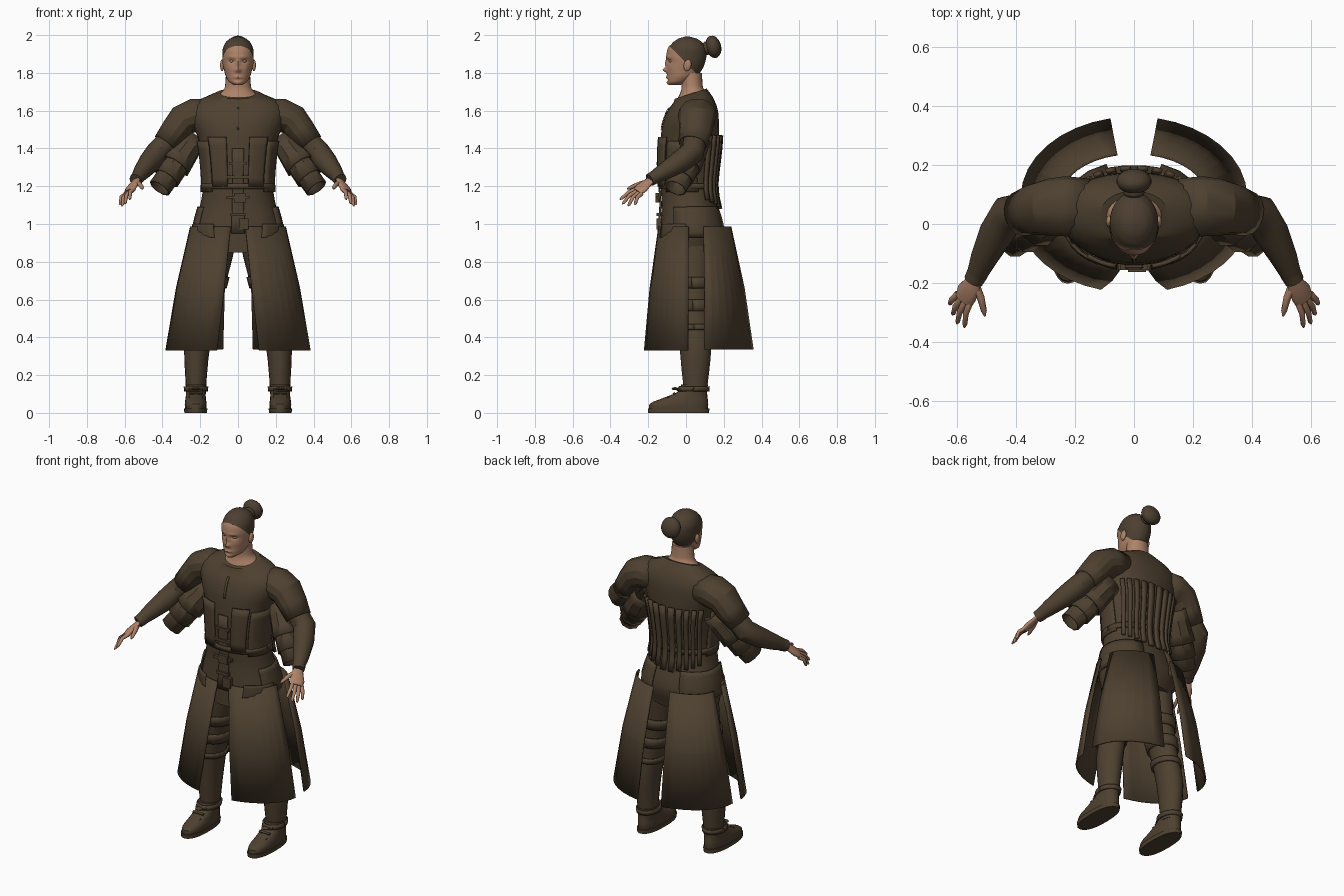
import bpy, bmesh
from math import sin, cos, radians, exp, copysign, pi
from mathutils import Vector, Matrix

if "Cube" in bpy.data.objects:
    bpy.data.objects.remove(bpy.data.objects["Cube"])


def material(name, rgb):
    m = bpy.data.materials.new(name)
    m.use_nodes = True
    m.diffuse_color = (*rgb, 1)
    node = m.node_tree.nodes["Principled BSDF"]
    node.inputs["Base Color"].default_value = (*rgb, 1)
    node.inputs["Roughness"].default_value = 0.8
    return m


CLOTH = material("brown cloth", (0.075, 0.052, 0.029))
SKIN = material("warm skin", (0.42, 0.225, 0.14))
HAIR = material("brown hair", (0.072, 0.05, 0.03))


def finish(name, bm, mat, mirror=False, thick=0, angle=35):
    """Turn a bmesh into a shaded object, optionally thickened and mirrored."""
    bmesh.ops.recalc_face_normals(bm, faces=bm.faces)
    me = bpy.data.meshes.new(name)
    bm.to_mesh(me)
    bm.free()
    ob = bpy.data.objects.new(name, me)
    bpy.context.collection.objects.link(ob)
    me.materials.append(mat)
    bpy.ops.object.select_all(action="DESELECT")
    ob.select_set(True)
    bpy.context.view_layer.objects.active = ob
    bpy.ops.object.shade_smooth_by_angle(angle=radians(angle))
    if thick:
        s = ob.modifiers.new("thickness", "SOLIDIFY")
        s.thickness, s.offset = thick, 0
    if mirror:
        ob.modifiers.new("mirror", "MIRROR").use_axis[0] = True
    return ob


def skin_rows(rows, closed=True, cap=True):
    """Join rows of points into a bmesh surface."""
    bm = bmesh.new()
    vs = [[bm.verts.new(p) for p in r] for r in rows]
    n = len(rows[0])
    for a, b in zip(vs, vs[1:]):
        for i in range(n if closed else n - 1):
            j = (i + 1) % n
            bm.faces.new((a[i], a[j], b[j], b[i]))
    if closed and cap:
        bm.faces.new(vs[0])
        bm.faces.new(vs[-1])
    return bm


# A ring is (z, centre x, half width, front y, back y, tilt)
def ring_at(rings, z):
    i = max(k for k in range(len(rings) - 1) if k == 0 or rings[k][0] <= z)
    q = [rings[min(max(i + k, 0), len(rings) - 1)] for k in (-1, 0, 1, 2)]
    t = (z - q[1][0]) / (q[2][0] - q[1][0])
    mix = lambda a, b, c, d: b + (c - a) * t / 2 + (a - 2.5 * b + 2 * c - d / 2) * t**2 + (1.5 * (b - c) + (d - a) / 2) * t**3
    return (z, *[mix(*v) for v in list(zip(*q))[1:]])


def ring_point(ring, a, e=1.0, out=0.0):
    """Angle 0 is the left side, 90 the front, -90 the back."""
    z, cx, rx, y0, y1, tilt = ring
    bend = lambda v: copysign(abs(v) ** e, v)
    cy, ry = (y0 + y1) / 2, (y1 - y0) / 2 + out
    y = -ry * bend(sin(radians(a)))
    return Vector((cx + (rx + out) * bend(cos(radians(a))), cy + y, z + tilt * y))


def loft(rings, levels, n=28, e=1.0):
    z0, z1 = rings[0][0], rings[-1][0]
    rows = [[ring_point(ring_at(rings, z0 + (z1 - z0) * k / levels), 360 * i / n, e) for i in range(n)] for k in range(levels + 1)]
    return skin_rows(rows)


def patch(name, rings, a0, a1, z0, z1, out, thick, e=1.0, nz=6, na=6, mirror=False, angle=35):
    """A thin panel following a ring surface; a0 and a1 are (bottom, top) angles."""
    rows = []
    for k in range(nz + 1):
        t = k / nz
        lo, hi = a0[0] + (a0[1] - a0[0]) * t, a1[0] + (a1[1] - a1[0]) * t
        ring = ring_at(rings, z0 + (z1 - z0) * t)
        rows.append([ring_point(ring, lo + (hi - lo) * i / na, e, out) for i in range(na + 1)])
    return finish(name, skin_rows(rows, closed=False), CLOTH, mirror, thick, angle)


def tube(name, pts, mat, n=14, wide=(0, 1, 0), flat=1.0, cap=True, thick=0, angle=35):
    """Mirrored limb through (x, y, z, radius) points; flat scales the thin axis."""
    ps, rows = [Vector(p[:3]) for p in pts], []
    for i, p in enumerate(ps):
        t = (ps[min(i + 1, len(ps) - 1)] - ps[max(i - 1, 0)]).normalized()
        u = Vector(wide)
        u = (u - t * u.dot(t)).normalized()
        v, r = t.cross(u), pts[i][3]
        rows.append([p + r * (u * cos(2 * pi * k / n) + v * flat * sin(2 * pi * k / n)) for k in range(n)])
    return finish(name, skin_rows(rows, cap=cap), mat, True, thick, angle)


def ball(name, at, size, mat, mirror=False, tilt=0):
    bm = bmesh.new()
    m = Matrix.Translation(at) @ Matrix.Rotation(tilt, 4, "X") @ Matrix.Diagonal((*size, 1))
    bmesh.ops.create_uvsphere(bm, u_segments=18, v_segments=12, radius=1, matrix=m)
    return finish(name, bm, mat, mirror, angle=60)


def box(name, at, size, mirror=False, tilt=0):
    bm = bmesh.new()
    m = Matrix.Translation(at) @ Matrix.Rotation(tilt, 4, "X") @ Matrix.Diagonal((*size, 1))
    bmesh.ops.create_cube(bm, size=1, matrix=m)
    return finish(name, bm, CLOTH, mirror)


# Tunic body
body = [(.85, 0, .205, -.14, .17, 0), (.95, 0, .232, -.14, .20, 0), (1.02, 0, .222, -.135, .19, 0),
        (1.1, 0, .2, -.13, .165, 0), (1.2, 0, .185, -.135, .15, 0), (1.35, 0, .195, -.14, .165, 0),
        (1.45, 0, .21, -.135, .175, 0), (1.53, 0, .24, -.125, .175, 0), (1.6, 0, .25, -.10, .17, 0),
        (1.65, 0, .22, -.07, .15, .1), (1.69, 0, .115, -.06, .11, .32)]
finish("tunic", loft(body, 26, 30, .9), CLOTH, angle=25)

# Vest panels, belt, hem flaps and back pleats follow the body
wrap = dict(rings=body, e=.9)
patch("vest_panel", a0=(50, 48), a1=(76, 76), z0=1.2, z1=1.46, out=.012, thick=.014, mirror=True, **wrap)
patch("vest_side", a0=(-20, -10), a1=(46, 44), z0=1.17, z1=1.44, out=.006, thick=.01, mirror=True, **wrap)
patch("front_placket", a0=(83, 83), a1=(97, 97), z0=.95, z1=1.4, out=.006, thick=.01, **wrap)
patch("belt", a0=(0, 0), a1=(360, 360), z0=1.185, z1=1.215, out=.006, thick=.012, nz=1, na=40, **wrap)
patch("hip_flap", a0=(8, 8), a1=(62, 60), z0=.925, z1=1.0, out=.012, thick=.01, mirror=True, **wrap)
patch("jacket_hem", a0=(-70, -70), a1=(30, 30), z0=.93, z1=1.09, out=.008, thick=.01, mirror=True, **wrap)
for i, a in enumerate((-88, -76, -64, -52, -40)):
    patch(f"back_pleat_{i + 1}", a0=(a, a), a1=(a + 7, a + 8), z0=1.08 + .012 * i, z1=1.47, out=.014, thick=.016, na=2, mirror=True, **wrap)
patch("neck_seam", a0=(89, 89), a1=(91, 91), z0=1.5, z1=1.62, out=.002, thick=.004, na=1, **wrap)
for z, w in ((1.32, .09), (1.25, .11), (1.14, .12), (1.05, .08)):
    box("front_strap", (0, -.146, z), (w, .02, .016))
box("belt_buckle", (.01, -.152, 1.14), (.06, .02, .05))
box("front_pouch", (.03, -.142, 1.0), (.05, .03, .06))

# Skirt panels, split at front, back and sides
front_skirt = [(.33, 0, .38, -.23, .27, 0), (.655, 0, .325, -.195, .235, 0), (.985, 0, .25, -.145, .185, 0)]
back_skirt = [(.335, 0, .38, -.18, .36, 0), (.66, 0, .325, -.125, .312, 0), (.985, 0, .25, -.06, .24, 0)]
patch("front_skirt_panel", front_skirt, (2, 2), (73, 81), .33, .985, 0, .008, nz=2, na=8, mirror=True, angle=4)
patch("back_skirt_panel", back_skirt, (-1, -1), (-78, -77), .335, .985, 0, .008, nz=2, na=8, mirror=True, angle=4)

# Trousers with thigh wraps
leg = [(.1, .222, .052, -.01, .11, 0), (.2, .222, .058, -.022, .122, 0), (.35, .216, .068, -.035, .135, 0),
       (.5, .186, .07, -.045, .125, 0), (.7, .145, .085, -.07, .13, 0), (.92, .11, .1, -.09, .15, 0)]
finish("trouser_leg", loft(leg, 14, 18), CLOTH, True)
for z, h in ((.44, .03), (.54, .06), (.66, .06)):
    patch("leg_wrap", leg, (0, 0), (360, 360), z, z + h, .006, .01, nz=2, na=18, mirror=True)

# Boots
boot = [(.02, .224, .056, -.195, .115, 0), (.05, .224, .058, -.19, .118, 0), (.075, .224, .054, -.13, .115, 0),
        (.11, .223, .052, -.045, .112, 0), (.15, .222, .055, -.025, .116, 0)]
finish("boot", loft(boot, 10, 24, .85), CLOTH, True)
sole = [(.0, .224, .06, -.2, .122, .0), (.024, .224, .062, -.202, .124, .0)]
finish("boot_sole", loft(sole, 1, 24, .85), CLOTH, True)
patch("boot_cuff", boot, (0, 0), (360, 360), .115, .14, .006, .01, nz=1, na=20, mirror=True)
for k in range(3):
    box("boot_lace", (.224, -.035 - .028 * k, .125 - .022 * k), (.07, .012, .01), True, .6)
ball("lace_knot", (.224, -.058, .128), (.022, .018, .008), CLOTH, True)

# Arms: short outer sleeve, fitted inner sleeve and hanging sleeve layers
tube("short_sleeve", [(.15, .06, 1.58, .09), (.23, .06, 1.575, .098), (.29, .057, 1.55, .092), (.335, .05, 1.49, .083),
     (.385, .035, 1.425, .072)], CLOTH, cap=False, thick=.008, flat=.9, angle=25)
tube("long_sleeve", [(.3, .05, 1.52, .06), (.37, .045, 1.44, .062), (.425, .035, 1.38, .064), (.465, -.03, 1.33, .06),
     (.51, -.12, 1.275, .045), (.54, -.19, 1.235, .031)], CLOTH)
tube("sleeve_cuff", [(.529, -.165, 1.248, .037), (.543, -.192, 1.233, .034)], CLOTH)
for i, (end, r) in enumerate(((1.0, .058), (.8, .07), (.55, .08))):
    a, b = Vector((.23, .07, 1.45)), Vector((.415, -.055, 1.19))
    pts = [(*a.lerp(b, end * t), .06 + (r - .06) * t) for t in (0, .35, .7, 1)]
    tube(f"hanging_sleeve_{i + 1}", pts, CLOTH, n=9, cap=False, thick=.008, angle=20)

# Hands
across = (.047, .03, -.025)
tube("palm", [(.535, -.18, 1.238, .026), (.55, -.21, 1.214, .034), (.566, -.235, 1.19, .041), (.576, -.258, 1.17, .036)],
     SKIN, wide=across, flat=.42, angle=60)
fingers = {"index": ((.551, -.255, 1.186), (.575, -.35, 1.13)), "middle": ((.568, -.255, 1.176), (.6, -.338, 1.106)),
           "ring": ((.583, -.248, 1.166), (.615, -.308, 1.095)), "little": ((.596, -.235, 1.16), (.626, -.272, 1.102))}
for finger, (a, b) in fingers.items():
    a, b = Vector(a), Vector(b)
    bow = Vector((.008, -.006, .008))
    tube(finger + "_finger", [(*a, .0115), (*(a.lerp(b, .45) + bow), .0105), (*a.lerp(b, .9), .008), (*b, .003)], SKIN, n=8, angle=60)
tube("thumb", [(.54, -.2, 1.222, .016), (.519, -.25, 1.21, .013), (.508, -.295, 1.193, .01), (.505, -.312, 1.186, .003)], SKIN, n=8, angle=60)

# Neck
neck = [(1.63, 0, .118, -.062, .115, .3), (1.675, 0, .108, -.05, .108, .3), (1.715, 0, .072, -.025, .09, .1), (1.8, 0, .064, -.03, .085, 0)]
finish("neck", loft(neck, 10, 24), SKIN, angle=60)

# Head with modelled features, hair coloured above a slanted hairline
head = [(1.735, 0, .022, -.088, -.03, 0), (1.75, 0, .046, -.098, .01, 0), (1.78, 0, .064, -.1, .06, 0), (1.815, 0, .074, -.1, .088, 0),
        (1.85, 0, .082, -.1, .104, 0), (1.89, 0, .086, -.104, .112, 0), (1.93, 0, .084, -.096, .108, 0),
        (1.965, 0, .068, -.072, .088, 0), (1.987, 0, .043, -.04, .056, 0), (1.996, 0, .01, -.005, .018, 0)]
bumps = [(0, 1.848, .01, .024, -.011), (0, 1.815, .013, .012, -.022), (.032, 1.862, .017, .01, .011), (.03, 1.884, .022, .007, -.004),
         (0, 1.777, .022, .006, -.008), (0, 1.762, .02, .006, .004), (0, 1.744, .02, .01, -.007), (.046, 1.825, .02, .02, -.004)]
bm = loft(head, 48, 48)
for v in bm.verts:
    if v.co.y < -.02:
        x, z = abs(v.co.x), v.co.z
        v.co.y += sum(d * exp(-((x - bx) / sx) ** 2 - ((z - bz) / sz) ** 2) for bx, bz, sx, sz, d in bumps)
line_at, line_up = Vector((0, 0, 1.852)), Vector((0, .18, .175)).normalized()
bmesh.ops.bisect_plane(bm, geom=bm.verts[:] + bm.edges[:] + bm.faces[:], plane_co=line_at, plane_no=line_up)
bm.normal_update()
for f in bm.faces:
    f.material_index = int((f.calc_center_median() - line_at).dot(line_up) > 0)
for v in bm.verts:
    if all(f.material_index for f in v.link_faces):
        v.co += v.normal * .004
finish("head", bm, SKIN, angle=60).data.materials.append(HAIR)
ball("eye", (.032, -.077, 1.862), (.013, .013, .008), SKIN, True)
ball("ear", (.084, .008, 1.84), (.011, .02, .031), SKIN, True, -.2)

# Hair bun and its tie
ball("hair_bun", (0, .145, 1.938), (.06, .041, .06), HAIR, tilt=.25)
ball("hair_tie", (0, .108, 1.93), (.036, .02, .036), HAIR, tilt=.25)
